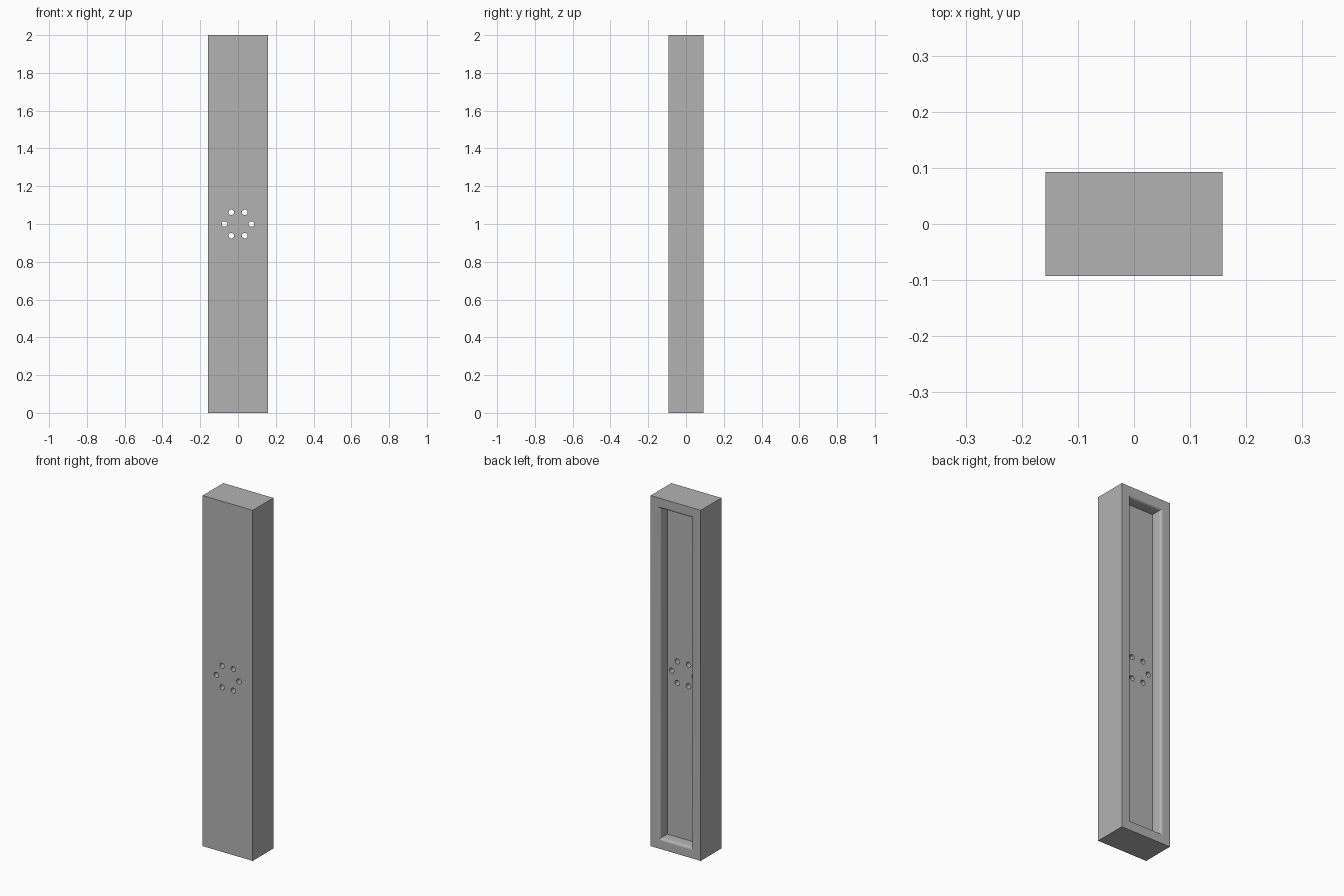
import bpy, bmesh, math
from mathutils import Matrix, Vector

if "Cube" in bpy.data.objects:
    bpy.data.objects.remove(bpy.data.objects["Cube"])

WIDTH, DEPTH, HEIGHT = 0.316, 0.186, 2.0
RIM, RECESS, FILLET = 0.06, 0.065, 0.016
HOLE_RING, HOLE_RADIUS, HOLES = 0.071, 0.0145, 6

grey = bpy.data.materials.new("plain grey")
grey.use_nodes = True
colour = (0.45, 0.45, 0.45, 1)
grey.diffuse_color = colour
grey.node_tree.nodes["Principled BSDF"].inputs["Base Color"].default_value = colour


def make_object(name, bm):
    mesh = bpy.data.meshes.new(name)
    bm.normal_update()
    bm.to_mesh(mesh)
    bm.free()
    obj = bpy.data.objects.new(name, mesh)
    bpy.context.collection.objects.link(obj)
    mesh.materials.append(grey)
    return obj


# Tall slab with a rectangular recess in the back
bm = bmesh.new()
bmesh.ops.create_cube(bm, size=1, matrix=Matrix.Translation((0, 0, HEIGHT / 2))
                      @ Matrix.Diagonal((WIDTH, DEPTH, HEIGHT, 1)))
bm.normal_update()
back = max(bm.faces, key=lambda f: f.normal.y)
bmesh.ops.inset_region(bm, faces=[back], thickness=RIM, use_even_offset=True)
opening = list(back.edges)
floor = bmesh.ops.extrude_discrete_faces(bm, faces=[back])["faces"][0]
bmesh.ops.translate(bm, verts=floor.verts, vec=Vector((0, -RECESS, 0)))

# Rounded lip around the recess opening
lip = [e for e in bm.edges
       if all(abs(v.co.y - DEPTH / 2) < 1e-4 and abs(v.co.x) < WIDTH / 2 - RIM / 2
              for v in e.verts)]
bmesh.ops.bevel(bm, geom=lip, offset=FILLET, segments=6, profile=0.5,
                affect='EDGES')
panel = make_object("recessed_panel", bm)

# Ring of through holes
bm = bmesh.new()
for i in range(HOLES):
    a = math.tau * i / HOLES
    place = Matrix.Translation((HOLE_RING * math.cos(a), 0,
                                HEIGHT / 2 + HOLE_RING * math.sin(a)))
    bmesh.ops.create_cone(bm, cap_ends=True, segments=24, radius1=HOLE_RADIUS,
                          radius2=HOLE_RADIUS, depth=DEPTH * 2,
                          matrix=place @ Matrix.Rotation(math.pi / 2, 4, 'X'))
cutter = make_object("hole_cutter", bm)
cutter.hide_render = True

cut = panel.modifiers.new("holes", 'BOOLEAN')
cut.operation = 'DIFFERENCE'
cut.solver = 'EXACT'
cut.object = cutter

bpy.ops.object.select_all(action='DESELECT')
panel.select_set(True)
bpy.context.view_layer.objects.active = panel
bpy.ops.object.modifier_apply(modifier=cut.name)
bpy.data.objects.remove(cutter)
bpy.ops.object.shade_smooth_by_angle(angle=math.radians(30))
